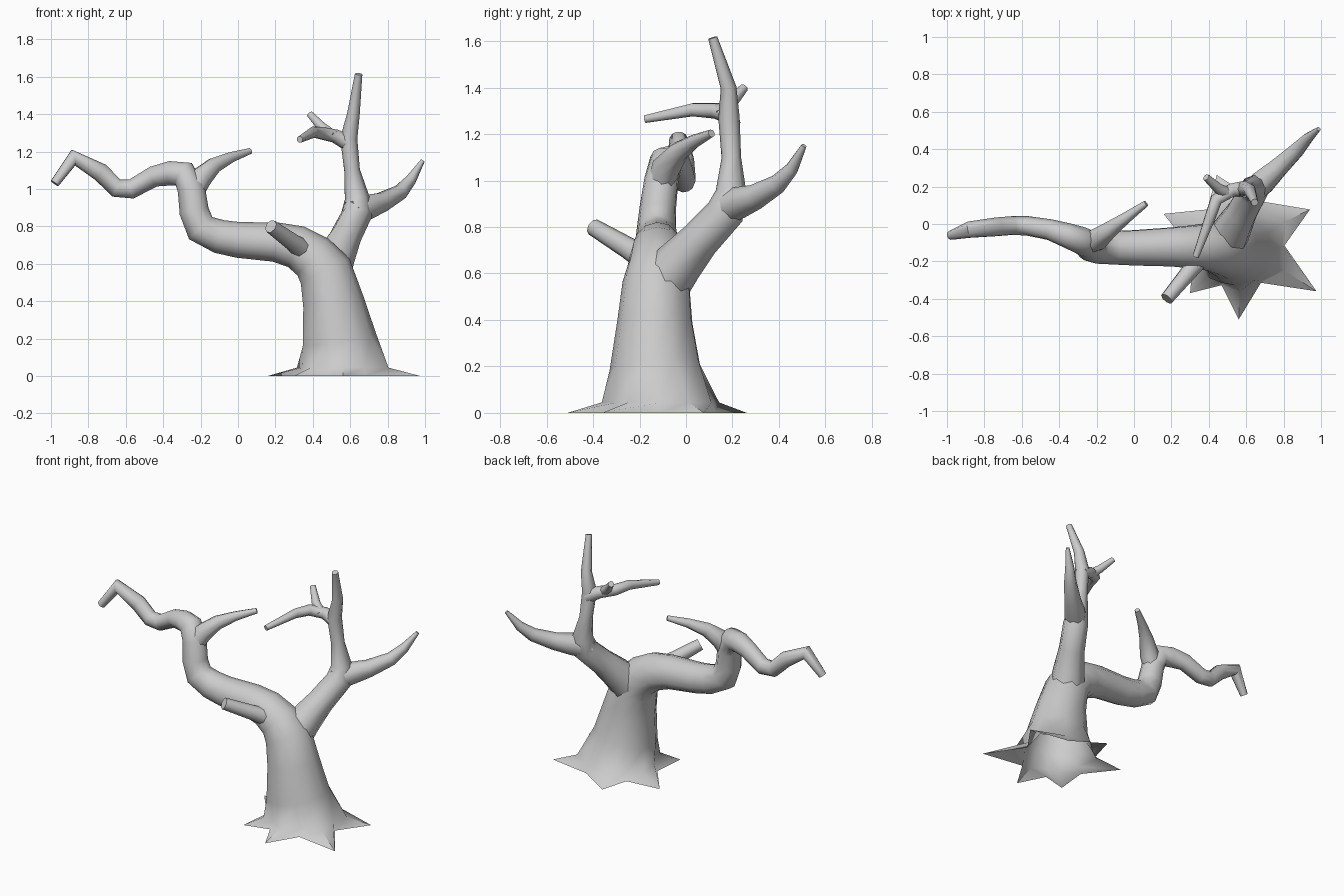
import bpy, bmesh, math
from mathutils import Vector

if "Cube" in bpy.data.objects:
    bpy.data.objects.remove(bpy.data.objects["Cube"])

UP = Vector((0, 0, 1))


def tube(name, nodes, angles=None, sides=8, base=None, cap_start=True):
    """Skin rings along nodes (x, y, z, radius). base = per-vertex radii of the first flat rings."""
    angles = angles or [math.tau * i / sides for i in range(sides)]
    base = base or []
    n = len(angles)
    pts = [Vector(p[:3]) for p in nodes]
    bm = bmesh.new()
    rings, t_old, u = [], None, None
    for i, p in enumerate(pts):
        a = (p - pts[i - 1]).normalized() if i else Vector()
        b = (pts[i + 1] - p).normalized() if i < len(pts) - 1 else Vector()
        t = UP.copy() if i < len(base) else (a + b).normalized()
        if u is None:
            u = Vector((1, 0, 0)) if abs(t.x) < 0.9 else Vector((0, 1, 0))
        else:
            u = t_old.rotation_difference(t) @ u
        u = (u - t * u.dot(t)).normalized()
        v = t.cross(u)
        t_old = t
        radii = base[i] if i < len(base) else [nodes[i][3]] * n
        rings.append([bm.verts.new(p + (u * math.cos(g) + v * math.sin(g)) * r)
                      for g, r in zip(angles, radii)])
    for lo, hi in zip(rings, rings[1:]):
        for k in range(n):
            m = (k + 1) % n
            bm.faces.new((lo[k], lo[m], hi[m], hi[k]))
    bm.faces.new(rings[-1])
    if cap_start:
        bm.faces.new(rings[0][::-1])
    me = bpy.data.meshes.new(name)
    bm.to_mesh(me)
    bm.free()
    me.polygons.foreach_set("use_smooth", [True] * len(me.polygons))
    me.set_sharp_from_angle(angle=math.radians(55))
    ob = bpy.data.objects.new(name, me)
    bpy.context.collection.objects.link(ob)
    return ob


# Root star: tip angle and reach, with a valley between each pair of tips
tips = [(25, .42), (108, .38), (159, .43), (226, .375), (270, .41), (328, .49)]
angles, ground, flare = [], [], []
for i, (a, r) in enumerate(tips):
    nxt = tips[(i + 1) % 6][0] + (360 if i == 5 else 0)
    angles += [math.radians(a), math.radians((a + nxt) / 2)]
    ground += [r, .245]
    flare += [.16 + r * .25, .228]

# Trunk bending over into the long left limb (open underneath)
tube("trunk_and_left_limb", [
    (.56, -.10, 0, 0), (.565, -.10, .045, 0),
    (.54, -.13, .20, .20), (.507, -.13, .40, .165), (.465, -.125, .56, .148),
    (.40, -.12, .635, .13), (.31, -.12, .69, .118), (.20, -.12, .715, .107),
    (.0, -.125, .727, .097), (-.10, -.125, .745, .092), (-.20, -.125, .79, .087),
    (-.235, -.12, .88, .08), (-.25, -.105, 1.0, .075), (-.29, -.085, 1.08, .073),
    (-.36, -.06, 1.085, .066), (-.45, -.03, 1.067, .056), (-.57, -.01, 1.0, .052),
    (-.65, -.008, 1.005, .05), (-.735, -.015, 1.09, .05), (-.88, -.03, 1.168, .044),
    (-.98, -.06, 1.03, .025)],
    angles=angles, base=[ground, flare], cap_start=False)

# Inward branch on the left limb
tube("left_limb_branch", [
    (-.25, -.11, .97, .06), (-.20, -.085, 1.06, .062), (-.13, -.03, 1.125, .045),
    (-.04, .035, 1.168, .03), (.065, .11, 1.203, .017)])

# Cut stub on the front of the trunk
tube("front_stub", [
    (.37, -.15, .655, .065), (.30, -.25, .71, .047), (.175, -.40, .80, .037)])

# Upright right limb
tube("right_limb", [
    (.48, -.11, .54, .12), (.525, -.03, .645, .105), (.575, .06, .745, .086),
    (.635, .17, .865, .083), (.638, .195, .95, .067), (.61, .195, 1.10, .042),
    (.592, .185, 1.27, .046), (.617, .183, 1.40, .034), (.645, .115, 1.615, .02)])

# Outer fork of the right limb
tube("right_fork", [
    (.61, .15, .87, .07), (.69, .225, .905, .07), (.77, .30, .93, .055),
    (.87, .395, .985, .042), (.925, .455, 1.05, .03), (.987, .508, 1.15, .012)])

# Upper twig reaching forward, with its short offshoot
tube("upper_twig", [
    (.60, .19, 1.24, .045), (.52, .18, 1.283, .038), (.44, .13, 1.30, .035),
    (.405, .03, 1.305, .03), (.33, -.175, 1.265, .018)])
tube("upper_twig_offshoot", [
    (.51, .16, 1.28, .034), (.45, .19, 1.33, .028), (.385, .25, 1.40, .019)])
